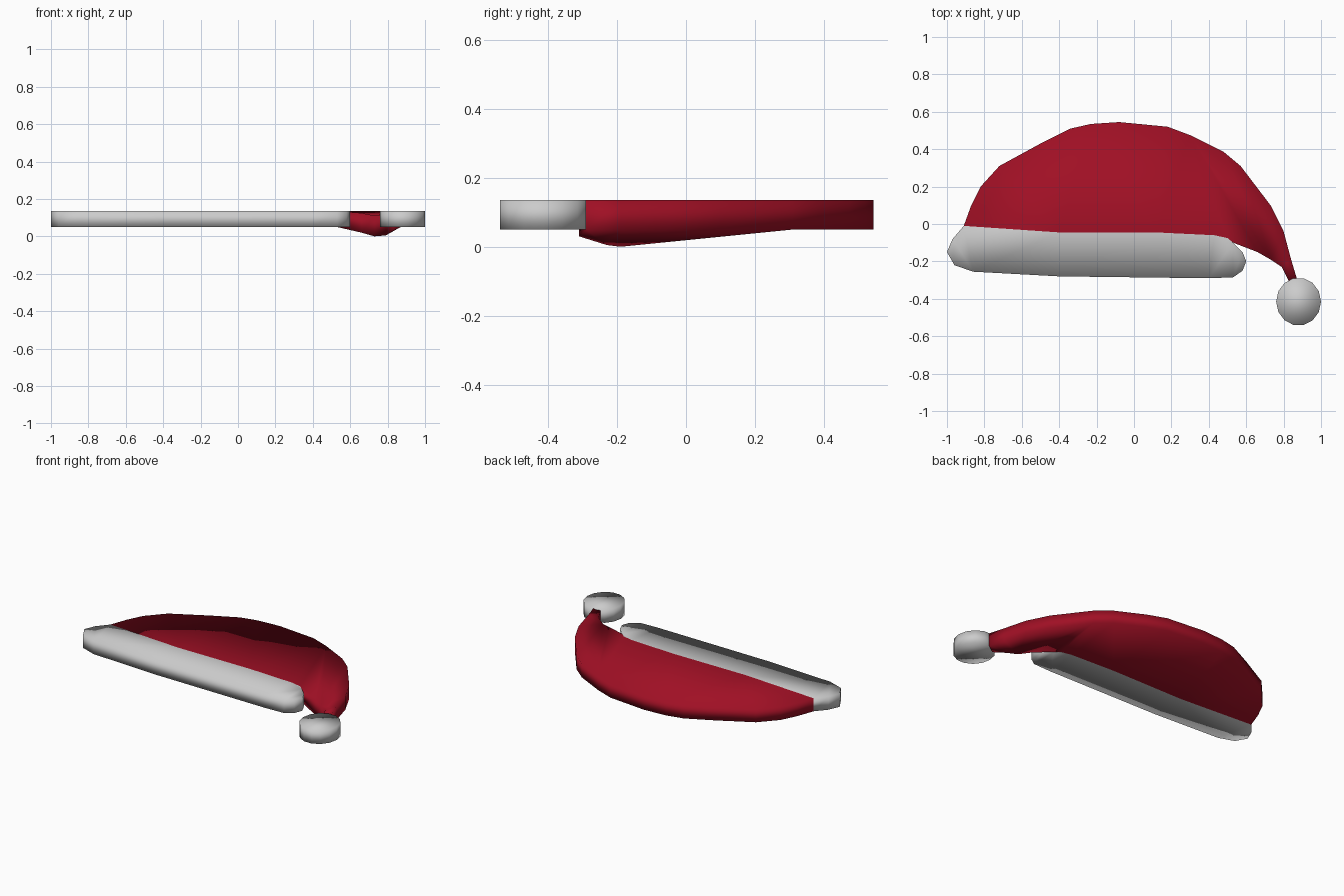
import bpy, bmesh, math

if "Cube" in bpy.data.objects:
    bpy.data.objects.remove(bpy.data.objects["Cube"])

TOP, LOW = 0.135, 0.05

def split(ring, cut):
    """Divide a ring of vertices into two along a fold line."""
    if not cut:
        return [ring]
    i, j = cut
    return [ring[i:j + 1], ring[j:] + ring[:i + 1]]

def slab(name, outline, open_from=None, top_fold=None, low_fold=None, color=None):
    """Thick flat shape; outline runs clockwise seen from above, points are
    (x, y) or (x, y, top, low). Walls from open_from onward are left out (joint)."""
    bm = bmesh.new()
    pts = [p if len(p) == 4 else (p[0], p[1], TOP, LOW) for p in outline]
    top = [bm.verts.new((x, y, t)) for x, y, t, b in pts]
    low = [bm.verts.new((x, y, b)) for x, y, t, b in pts]
    n = len(pts)
    caps = [bm.faces.new(part[::-1]) for part in split(top, top_fold)]
    caps += [bm.faces.new(part) for part in split(low, low_fold)]
    for i in range(n if open_from is None else open_from):
        j = (i + 1) % n
        bm.faces.new((top[i], top[j], low[j], low[i]))
    bmesh.ops.triangulate(bm, faces=caps)
    for f in bm.faces:
        f.smooth = True
    me = bpy.data.meshes.new(name)
    bm.to_mesh(me)
    bm.free()
    ob = bpy.data.objects.new(name, me)
    bpy.context.collection.objects.link(ob)
    if color:
        mat = bpy.data.materials.new(name + "_cloth")
        mat.diffuse_color = color
        mat.use_nodes = True
        mat.node_tree.nodes["Principled BSDF"].inputs["Base Color"].default_value = mat.diffuse_color
        me.materials.append(mat)
    return ob

# seam where cloth meets the brim, right to left
seam = [(0.53, -0.10), (0.50, -0.075), (0.43, -0.06), (0.12, -0.045),
        (-0.40, -0.045), (-0.91, -0.01)]

# red cloth: domed back edge, then the drooping tail and its inner edge
cloth = [(-0.91, -0.01), (-0.87, 0.10), (-0.82, 0.20), (-0.72, 0.31), (-0.50, 0.43),
         (-0.34, 0.51), (-0.23, 0.535), (-0.08, 0.545), (0.18, 0.52), (0.30, 0.475),
         (0.48, 0.385), (0.57, 0.31), (0.73, 0.10), (0.80, -0.04), (0.84, -0.19),
         (0.87, -0.29),
         (0.83, -0.31, 0.13, 0.03), (0.79, -0.23, 0.12, 0.005),
         (0.73, -0.19, 0.11, 0.0), (0.66, -0.15, 0.125, 0.02)]
slab("hat_cloth", cloth + seam[:-1], open_from=len(cloth),
     top_fold=(9, 18), low_fold=(11, 18), color=(0.35, 0.005, 0.018, 1))

# fur brim
brim = [(0.53, -0.10), (0.58, -0.15), (0.60, -0.20), (0.58, -0.25), (0.53, -0.285),
        (0.40, -0.29), (-0.40, -0.28), (-0.86, -0.255), (-0.96, -0.22),
        (-1.0, -0.15), (-0.97, -0.08)]
slab("brim", brim + seam[:0:-1], open_from=len(brim))

# bobble at the tail tip
n = 14
bobble = [(0.88 + 0.12 * math.cos(-2 * math.pi * i / n),
           -0.415 + 0.128 * math.sin(-2 * math.pi * i / n)) for i in range(n)]
slab("bobble", bobble)
